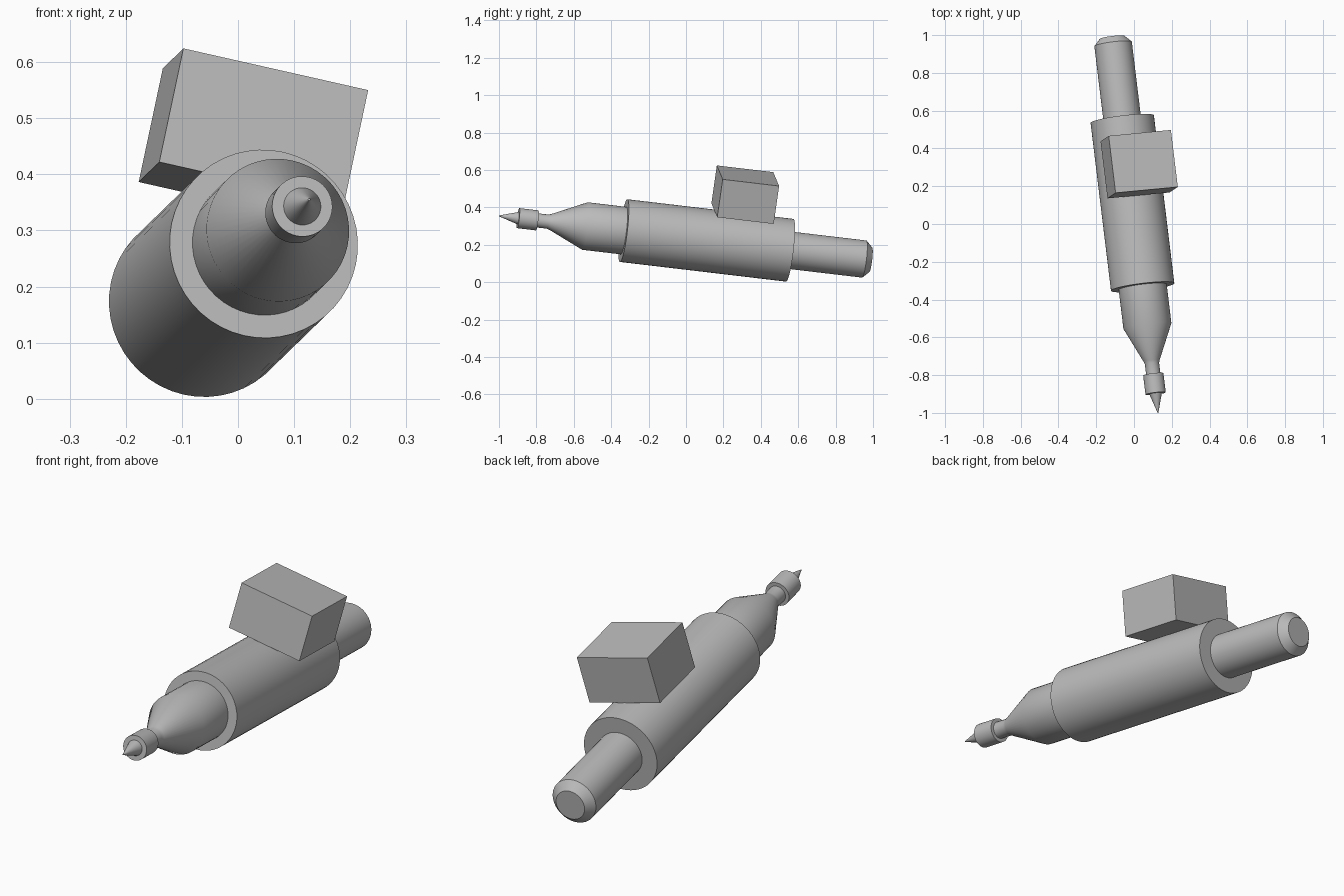
import bpy
import bmesh
import math
from mathutils import Matrix, Vector

cube = bpy.data.objects.get("Cube")
if cube:
    bpy.data.objects.remove(cube, do_unlink=True)

grey = bpy.data.materials.new("plain grey")
grey.use_nodes = True
colour = (0.5, 0.5, 0.5, 1)
grey.diffuse_color = colour
grey.node_tree.nodes["Principled BSDF"].inputs["Base Color"].default_value = colour

# Tilted frame: origin at the needle tip, local Y runs back along the tool
tip = Vector((0.127, -1.0, 0.355))
along = Vector((-0.12, 0.986, -0.1166)).normalized()
up = Vector((0.043, 0.03, 0.203))
up = (up - along * up.dot(along)).normalized()
side = along.cross(up)
frame = Matrix.Translation(tip) @ Matrix((side, along, up)).transposed().to_4x4()


def finish(name, bm):
    bmesh.ops.recalc_face_normals(bm, faces=bm.faces)
    mesh = bpy.data.meshes.new(name)
    bm.to_mesh(mesh)
    bm.free()
    mesh.materials.append(grey)
    obj = bpy.data.objects.new(name, mesh)
    bpy.context.collection.objects.link(obj)
    obj.matrix_world = frame
    return obj


def turned(name, profile, sides=48):
    """Closed solid turned about local Y from (distance, radius) pairs."""
    bm = bmesh.new()
    rings = []
    for t, r in profile:
        angles = [math.tau * i / sides for i in range(sides)]
        rings.append([bm.verts.new((r * math.cos(a), t, r * math.sin(a))) for a in angles])
    for a, b in zip(rings, rings[1:]):
        for i in range(sides):
            j = (i + 1) % sides
            bm.faces.new((a[i], a[j], b[j], b[i]))
    bm.faces.new(rings[0])
    bm.faces.new(rings[-1])
    obj = finish(name, bm)
    bpy.ops.object.select_all(action="DESELECT")
    obj.select_set(True)
    bpy.context.view_layer.objects.active = obj
    bpy.ops.object.shade_smooth_by_angle(angle=math.radians(25))


# Turned parts, from the point to the rear
turned("needle_point", [(0, 0.002), (0.106, 0.034)])
turned("collar", [(0.104, 0.054), (0.207, 0.054)])
turned("nose_cone", [(0.2, 0.038), (0.265, 0.038), (0.28, 0.043),
                     (0.467, 0.128), (0.69, 0.128)])
turned("main_body", [(0.676, 0.169), (1.577, 0.169)])
turned("rear_shaft", [(1.56, 0.1), (1.981, 0.1), (2.016, 0.066)])

# Block resting on top of the body
bm = bmesh.new()
bmesh.ops.create_cube(bm, size=1)
bmesh.ops.scale(bm, vec=(0.339, 0.306, 0.209), verts=bm.verts)
bmesh.ops.translate(bm, vec=(0, 1.297, 0.273), verts=bm.verts)
finish("top_block", bm)
